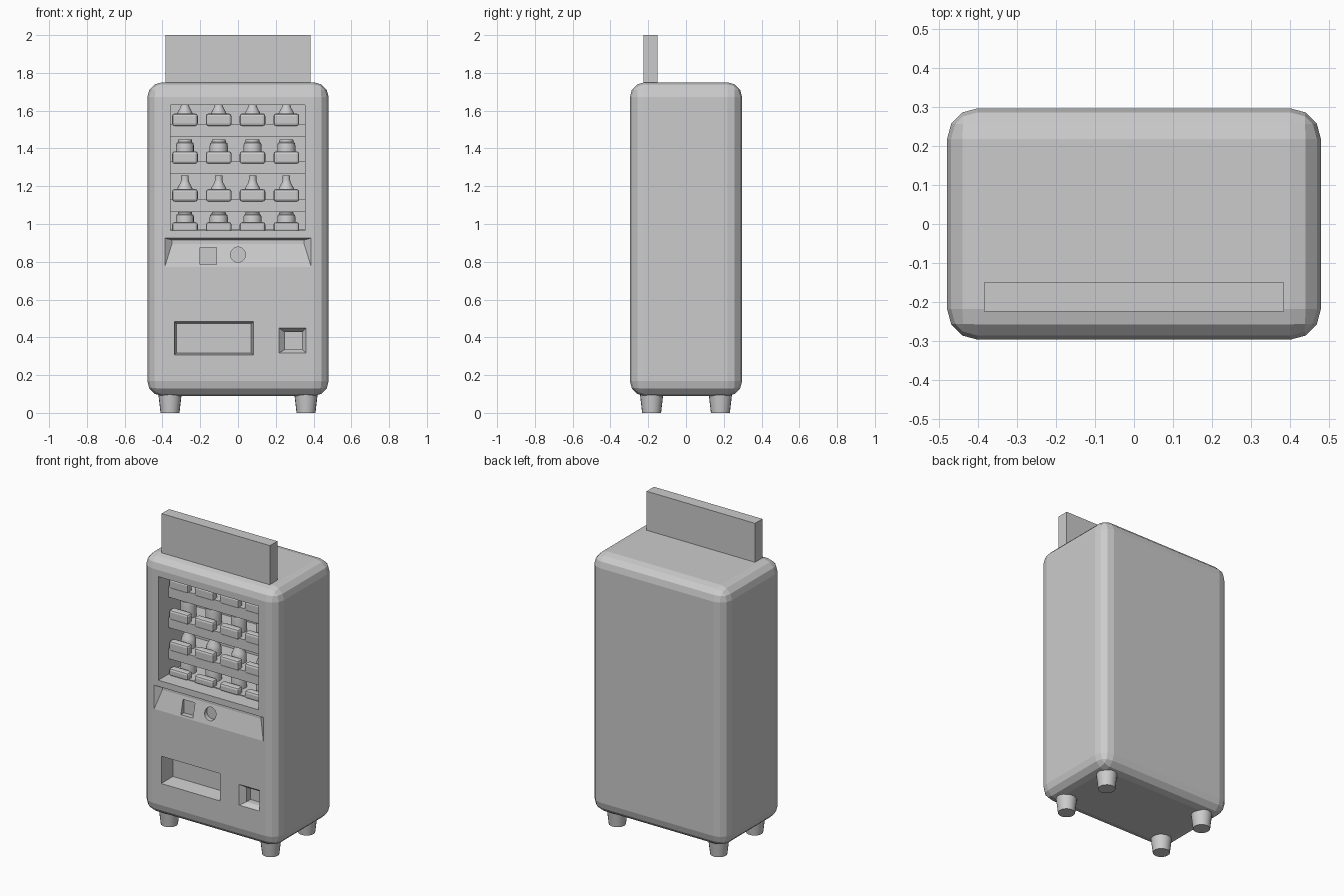
import bpy, bmesh, math
from mathutils import Matrix

if "Cube" in bpy.data.objects:
    bpy.data.objects.remove(bpy.data.objects["Cube"])


def finish(name, bm, smooth=False):
    bmesh.ops.recalc_face_normals(bm, faces=bm.faces)
    me = bpy.data.meshes.new(name)
    bm.to_mesh(me)
    bm.free()
    ob = bpy.data.objects.new(name, me)
    bpy.context.collection.objects.link(ob)
    if smooth:
        bpy.ops.object.select_all(action='DESELECT')
        ob.select_set(True)
        bpy.context.view_layer.objects.active = ob
        bpy.ops.object.shade_smooth_by_angle(angle=math.radians(40))
    return ob


def frustum(name, front, back, y0, y1):
    # box from rectangle `front` at y0 to rectangle `back` at y1; rect = x0, x1, z0, z1
    bm = bmesh.new()
    rings = []
    for (a, b, c, d), y in ((front, y0), (back, y1)):
        rings.append([bm.verts.new(p) for p in ((a, y, c), (b, y, c), (b, y, d), (a, y, d))])
    f, k = rings
    bm.faces.new(f)
    bm.faces.new(k[::-1])
    for i in range(4):
        j = (i + 1) % 4
        bm.faces.new((f[i], k[i], k[j], f[j]))
    return finish(name, bm)


def box(name, x0, x1, y0, y1, z0, z1, bevel=0, seg=1):
    r = (x0, x1, z0, z1)
    ob = frustum(name, r, r, y0, y1)
    if bevel:
        bm = bmesh.new()
        bm.from_mesh(ob.data)
        bmesh.ops.bevel(bm, geom=bm.edges[:], offset=bevel, segments=seg,
                        profile=0.5, affect='EDGES')
        bm.to_mesh(ob.data)
        bm.free()
    return ob


def lathe(name, profile, loc, sides=16):
    bm = bmesh.new()
    rings = []
    for r, z in profile:
        rings.append([bm.verts.new((loc[0] + r * math.cos(2 * math.pi * i / sides),
                                    loc[1] + r * math.sin(2 * math.pi * i / sides),
                                    loc[2] + z)) for i in range(sides)])
    for a, b in zip(rings, rings[1:]):
        for i in range(sides):
            j = (i + 1) % sides
            bm.faces.new((a[i], a[j], b[j], b[i]))
    bm.faces.new(rings[0][::-1])
    bm.faces.new(rings[-1])
    return finish(name, bm, True)


def cut(target, cutter):
    mod = target.modifiers.new("cut", 'BOOLEAN')
    mod.operation = 'DIFFERENCE'
    mod.solver = 'EXACT'
    mod.object = cutter
    bpy.context.view_layer.objects.active = target
    bpy.ops.object.modifier_apply(modifier=mod.name)
    bpy.data.objects.remove(cutter)


# cabinet with rounded edges
FRONT = -0.297
body = box("cabinet", -0.48, 0.48, FRONT, -FRONT, 0.09, 1.75, 0.078, 3)

# display window recess
win = (-0.358, 0.355, 0.965, 1.63)
cut(body, frustum("window_cutter", win, win, -0.35, 0.02))
# sloped control panel
cut(body, frustum("panel_cutter", (-0.39, 0.39, 0.765, 0.926),
                  (-0.35, 0.35, 0.895, 0.915), FRONT - 0.002, FRONT + 0.03))
# coin slot
cut(body, box("coin_cutter", -0.20, -0.115, -0.35, FRONT + 0.035, 0.785, 0.875))
# button hole
bm = bmesh.new()
bmesh.ops.create_cone(bm, cap_ends=True, segments=20, radius1=0.04, radius2=0.04, depth=0.16,
                      matrix=Matrix.Translation((0, -0.34, 0.838)) @ Matrix.Rotation(math.pi / 2, 4, 'X'))
cut(body, finish("button_cutter", bm))
# delivery slot
cut(body, frustum("slot_cutter", (-0.337, 0.082, 0.307, 0.483),
                  (-0.325, 0.07, 0.318, 0.472), FRONT - 0.003, FRONT + 0.1))
# change tray: flared mouth, then a straight pocket
cut(body, frustum("tray_mouth_cutter", (0.213, 0.363, 0.315, 0.452),
                  (0.248, 0.34, 0.335, 0.428), FRONT - 0.003, FRONT + 0.03))
cut(body, box("tray_pocket_cutter", 0.248, 0.34, -0.35, FRONT + 0.07, 0.335, 0.428))

# header sign
box("header_sign", -0.385, 0.385, -0.225, -0.15, 1.72, 2.0)

# feet
for sx in (-1, 1):
    for sy in (-1, 1):
        lathe("foot", [(0.05, 0), (0.063, 0.11)], (sx * 0.36, sy * 0.182, 0), 20)

# shelves with holders and drinks
jar = [(0.048, 0), (0.048, 0.085), (0.045, 0.1), (0.038, 0.105), (0.036, 0.12)]
bottle = [(0.045, 0), (0.045, 0.045), (0.038, 0.065), (0.024, 0.09), (0.02, 0.105), (0.02, 0.13)]
for shelf_top, depth, profile in ((1.53, 0.07, bottle), (1.33, 0.065, jar),
                                  (1.13, 0.065, bottle), (0.97, 0.01, jar)):
    box("shelf", -0.362, 0.359, -0.195, 0.03, shelf_top - depth, shelf_top)
    scale = 0.8 if shelf_top < 1 else 1
    for i in range(4):
        x = -0.281 + 0.179 * i
        box("holder", x - 0.068, x + 0.068, -0.205, -0.155,
            shelf_top - 0.012, shelf_top + (0.04 if shelf_top < 1 else 0.055), 0.014, 2)
        lathe("drink", [(r, z * scale) for r, z in profile], (x, -0.10, shelf_top - 0.002))
